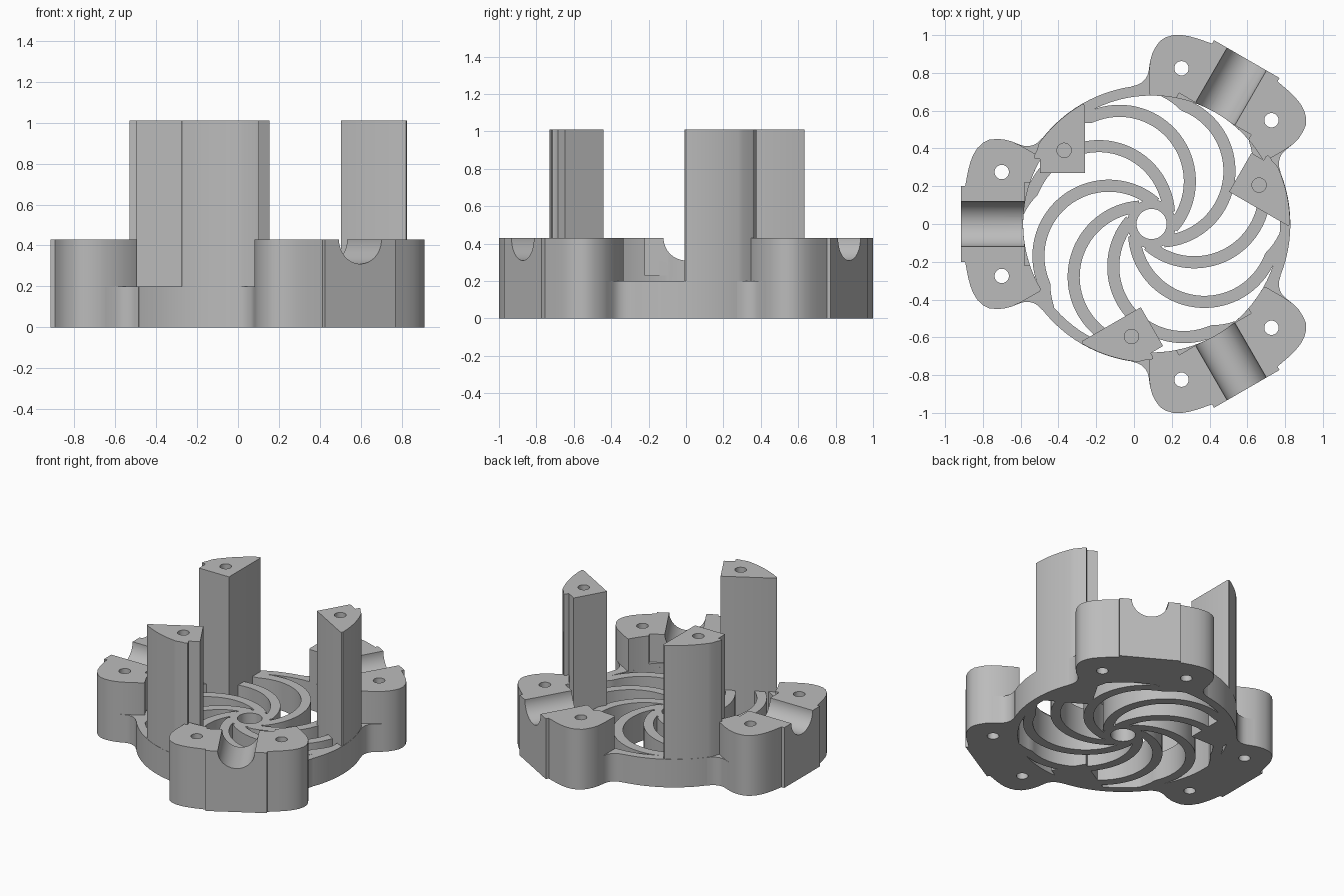
import bpy, bmesh, math
from mathutils import Matrix

if "Cube" in bpy.data.objects:
    bpy.data.objects.remove(bpy.data.objects["Cube"])

CENTRE = (0.093, 0.0)
RING_OUT, RING_IN, PLATE_H = 0.735, 0.68, 0.20
PAD_H, POST_H = 0.43, 1.01

grey = bpy.data.materials.new("plain grey")
grey.diffuse_color = (0.5, 0.5, 0.5, 1)
grey.use_nodes = True
grey.node_tree.nodes["Principled BSDF"].inputs["Base Color"].default_value = grey.diffuse_color


def arc(r, a0, a1, n, cx=0.0, cy=0.0):
    """Points on an arc, angles in degrees."""
    return [(cx + r * math.cos(math.radians(a0 + (a1 - a0) * i / n)),
             cy + r * math.sin(math.radians(a0 + (a1 - a0) * i / n))) for i in range(n + 1)]


def finish(name, bm, turn):
    bmesh.ops.recalc_face_normals(bm, faces=bm.faces)
    place = Matrix.Translation((*CENTRE, 0)) @ Matrix.Rotation(math.radians(turn), 4, 'Z')
    bmesh.ops.transform(bm, matrix=place, verts=bm.verts)
    me = bpy.data.meshes.new(name)
    bm.to_mesh(me)
    bm.free()
    me.materials.append(grey)
    ob = bpy.data.objects.new(name, me)
    bpy.context.collection.objects.link(ob)
    return ob


def prism(name, pts, z0, z1, turn=0):
    """Extrude a closed outline upwards."""
    bm = bmesh.new()
    face = bm.faces.new([bm.verts.new((x, y, z0)) for x, y in pts])
    top = bmesh.ops.extrude_face_region(bm, geom=[face])["geom"]
    bmesh.ops.translate(bm, vec=(0, 0, z1 - z0),
                        verts=[v for v in top if isinstance(v, bmesh.types.BMVert)])
    return finish(name, bm, turn)


def strip(name, inner, outer, z0, z1, closed=False, turn=0):
    """Solid band between two matching edge curves."""
    bm = bmesh.new()
    rows = [[bm.verts.new((*p, z)) for p, z in ((a, z0), (b, z0), (b, z1), (a, z1))]
            for a, b in zip(inner, outer)]
    n = len(rows)
    for i in range(n if closed else n - 1):
        r, s = rows[i], rows[(i + 1) % n]
        for k in range(4):
            bm.faces.new((r[k], r[(k + 1) % 4], s[(k + 1) % 4], s[k]))
    if not closed:
        bm.faces.new(rows[0])
        bm.faces.new(rows[-1])
    return finish(name, bm, turn)


def cut(ob, cutters):
    """Subtract the cutters, then remove them."""
    bpy.context.view_layer.objects.active = ob
    for c in cutters:
        m = ob.modifiers.new("cut", 'BOOLEAN')
        m.operation, m.solver, m.object = 'DIFFERENCE', 'EXACT', c
        c.hide_render = True
        bpy.ops.object.modifier_apply(modifier=m.name)
    for c in cutters:
        bpy.data.objects.remove(c)


def hole(x, y, r, z0, z1, turn):
    return prism("hole_cutter", arc(r, 0, 360, 32, x, y)[:-1], z0, z1, turn)


# outer ring and hub
strip("ring", arc(RING_IN, 0, 360, 96)[:-1], arc(RING_OUT, 0, 360, 96)[:-1], 0, PLATE_H, True)
strip("hub", arc(0.08, 0, 360, 48)[:-1], arc(0.13, 0, 360, 48)[:-1], 0, PLATE_H, True)

# eight curved guard blades, each tapering into the ring
BLADE_D, BLADE_R, BLADE_W = 0.283, 0.405, 0.064
for i in range(8):
    inner, outer = [], []
    for k in range(41):
        deg = 12 + 174 * k / 40
        a = math.radians(180 + deg)
        taper = max(0.0, (deg - 168) / 18)
        w = BLADE_W * (1 - 0.85 * taper)
        for r, side in ((BLADE_R - w, inner), (BLADE_R, outer)):
            side.append((BLADE_D + r * math.cos(a), r * math.sin(a)))
    strip("blade", inner, outer, 0, PLATE_H, turn=37 + 45 * i)

# mounting pads with groove, inner recess and two screw holes
half = [(0.593, 0.358), (0.693, 0.415), (0.743, 0.438), (0.783, 0.448), (0.823, 0.45),
        (0.86, 0.446), (0.893, 0.43), (0.922, 0.402), (0.945, 0.365), (0.96, 0.325),
        (0.972, 0.28), (0.987, 0.2), (1.008, 0.2)]
flare = [(0.73, 0.39), (0.743, 0.438), (0.693, 0.418), (0.67, 0.412), (0.648, 0.412),
         (0.62, 0.42), (0.598, 0.435), (0.578, 0.456), (0.56, 0.44), (0.60, 0.36)]
for turn in (60, 180, 300):
    outline = arc(RING_IN, -30.6, 30.6, 20) + half + [(x, -y) for x, y in reversed(half)]
    pad = prism("mounting_pad", outline, 0, PAD_H, turn)
    bm = bmesh.new()
    bmesh.ops.create_cone(bm, cap_ends=True, segments=64, radius1=0.12, radius2=0.12, depth=0.8,
                          matrix=Matrix.Translation((0.85, 0, PAD_H)) @ Matrix.Rotation(math.pi / 2, 4, 'Y'))
    groove = finish("groove_cutter", bm, turn)
    recess = prism("recess_cutter", [(0.4, -0.22), (0.673, -0.22), (0.673, 0.22), (0.4, 0.22)],
                   0.23, 0.6, turn)
    cut(pad, [recess, groove] + [hole(0.793, s * 0.275, 0.038, -0.1, 0.6, turn) for s in (-1, 1)])
    # low fillets joining the pad to the ring
    for s in (-1, 1):
        prism("pad_fillet", [(x, s * y) for x, y in flare], 0, PLATE_H, turn)

# tall posts with blind screw holes
post_outline = ([(-0.353, 0.27), (-0.353, 0.625), (-0.358, 0.634)]
                + arc(0.733, 120, 144.5, 12)
                + [(-0.607, 0.39), (-0.618, 0.37), (-0.623, 0.35), (-0.612, 0.345),
                   (-0.59, 0.345), (-0.59, 0.27)])
for turn in (0, 120, 240):
    post = prism("post", post_outline, 0, POST_H, turn)
    cut(post, [hole(-0.463, 0.39, 0.038, POST_H - 0.25, POST_H + 0.1, turn)])

# smooth the curved walls, keep the edges sharp
for ob in bpy.context.scene.objects:
    ob.select_set(True)
    bpy.context.view_layer.objects.active = ob
bpy.ops.object.shade_smooth_by_angle(angle=math.radians(30))
